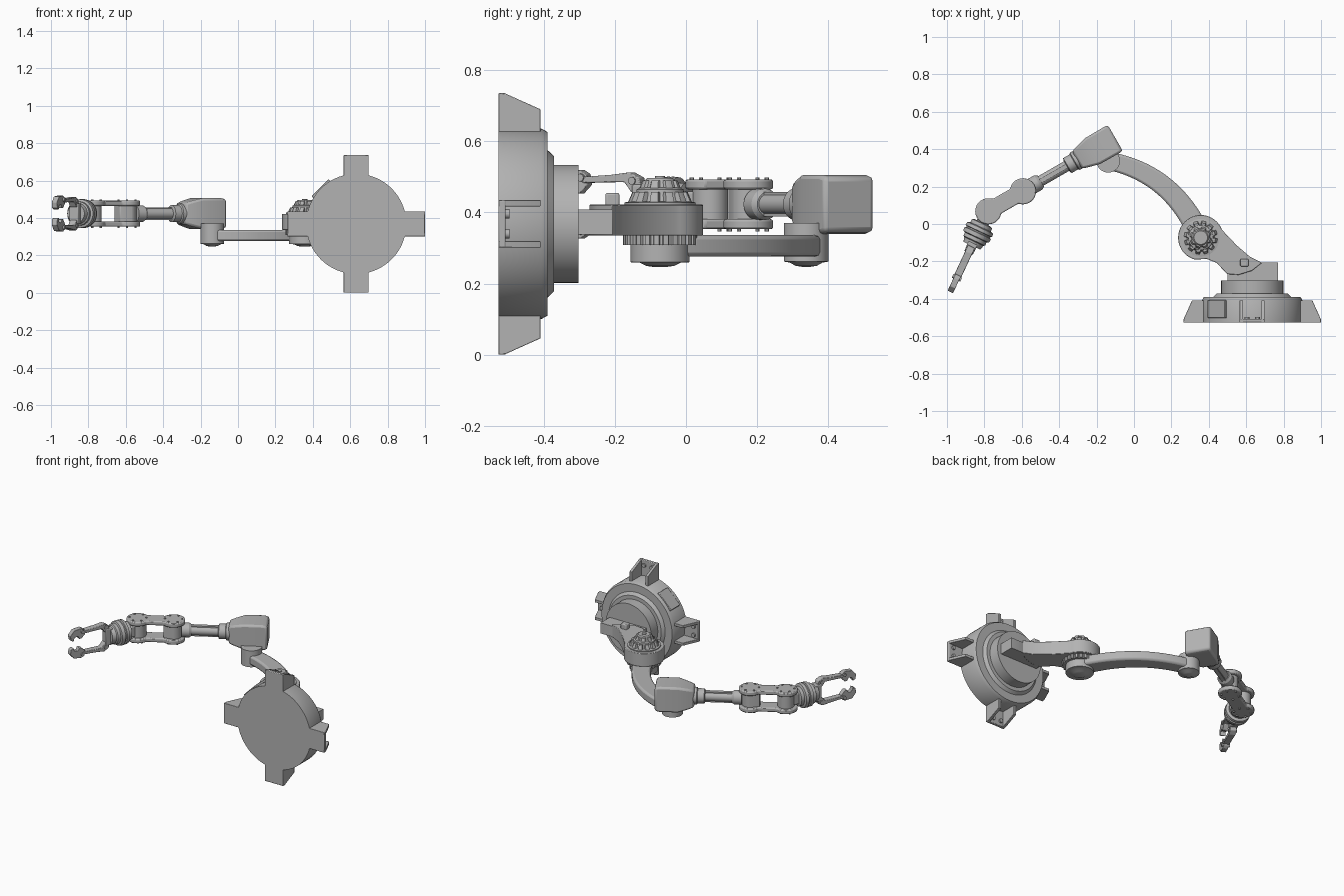
import bpy, bmesh
from math import sin, cos, pi, radians
from mathutils import Matrix, Vector

cube = bpy.data.objects.get("Cube")
if cube:
    bpy.data.objects.remove(cube, do_unlink=True)

grey = bpy.data.materials.new("machine grey")
grey.use_nodes = True
tone = (0.45, 0.45, 0.45, 1)
grey.diffuse_color = tone
grey.node_tree.nodes["Principled BSDF"].inputs["Base Color"].default_value = tone


def move(x, y, z):
    return Matrix.Translation((x, y, z))


def turn(deg, axis):
    return Matrix.Rotation(radians(deg), 4, axis)


def finish(bm, name, frame, bevel=0):
    bmesh.ops.recalc_face_normals(bm, faces=bm.faces)
    mesh = bpy.data.meshes.new(name)
    bm.to_mesh(mesh)
    bm.free()
    ob = bpy.data.objects.new(name, mesh)
    bpy.context.collection.objects.link(ob)
    ob.matrix_world = frame
    mesh.materials.append(grey)
    if bevel:
        mod = ob.modifiers.new("soft edges", "BEVEL")
        mod.width, mod.segments, mod.limit_method = bevel, 2, "ANGLE"
    bpy.ops.object.select_all(action="DESELECT")
    ob.select_set(True)
    bpy.context.view_layer.objects.active = ob
    bpy.ops.object.shade_smooth_by_angle(angle=radians(32))
    return ob


def skin(name, rings, frame, bevel=0):
    """Join equal rings of points and cap both ends."""
    bm = bmesh.new()
    loops = [[bm.verts.new(p) for p in ring] for ring in rings]
    n = len(loops[0])
    for a, b in zip(loops, loops[1:]):
        for i in range(n):
            j = (i + 1) % n
            bm.faces.new((a[i], a[j], b[j], b[i]))
    bm.faces.new(loops[0])
    bm.faces.new(loops[-1])
    return finish(bm, name, frame, bevel)


def lathe(name, profile, frame, sides=48):
    return skin(name, [[(r * cos(2 * pi * i / sides), r * sin(2 * pi * i / sides), h)
                        for i in range(sides)] for r, h in profile], frame)


def prism(name, outline, low, high, frame=Matrix(), bevel=0):
    return skin(name, [[(x, y, h) for x, y in outline] for h in (low, high)], frame, bevel)


def arc(cx, cy, r, start, end, steps=20):
    return [(cx + r * cos(radians(start + (end - start) * i / steps)),
             cy + r * sin(radians(start + (end - start) * i / steps))) for i in range(steps + 1)]


def box(x0, x1, y0, y1):
    return [(x0, y0), (x1, y0), (x1, y1), (x0, y1)]


def gear(name, teeth, r, depth, low, high, frame, top=1.0):
    steps = teeth * 8
    rings = []
    for h, k in ((low, 1), (high, top)):
        rings.append([((r - depth * (i % 8 < 3)) * k * cos(2 * pi * i / steps),
                       (r - depth * (i % 8 < 3)) * k * sin(2 * pi * i / steps), h) for i in range(steps)])
    return skin(name, rings, frame)


# Base: stepped round turntable facing +y
base = move(0.632, -0.527, 0.368) @ turn(-90, "X")
lathe("base_turntable", [(0.268, 0), (0.268, 0.12), (0.258, 0.138), (0.207, 0.138),
                         (0.19, 0.156), (0.166, 0.156), (0.166, 0.225)], base, 72)

# Four hollow feet with sloping side walls and bolts
wall = [(0.24, 0), (0.368, 0), (0.366, 0.02), (0.322, 0.118), (0.24, 0.118)]
for k in range(4):
    spoke = base @ turn(90 * k, "Z")
    side = spoke @ turn(90, "X")
    prism("foot_floor", box(0.24, 0.368, -0.067, 0.067), 0, 0.02, spoke, 0.004)
    for low in (-0.067, 0.049):
        prism("foot_wall", wall, low, low + 0.018, side, 0.002)
    for y in (-0.028, 0.028):
        lathe("foot_bolt", [(0.013, 0.015), (0.013, 0.03)], spoke @ move(0.335, y, 0), 12)
prism("base_panel", box(0.25, 0.273, -0.065, 0.065), 0.025, 0.12, base @ turn(-135, "Z"), 0.003)

# Shoulder bracket and its mounting block
px, py = 0.357, -0.073
prism("shoulder_block", [(0.50, -0.31), (0.77, -0.31), (0.77, -0.207), (0.67, -0.207), (0.50, -0.262)],
      0.338, 0.408)
plate = arc(px, py, 0.121, 20, 255, 30) + [(0.39, -0.187), (0.44, -0.207), (0.50, -0.268), (0.56, -0.272),
                                           (0.63, -0.25), (0.685, -0.207), (0.62, -0.175), (0.55, -0.115)]
prism("shoulder_bracket", plate, 0.335, 0.422, Matrix(), 0.003)
prism("bracket_peg", box(-0.022, 0.022, -0.02, 0.02), 0.40, 0.455, move(0.59, -0.207, 0), 0.006)

# Shoulder pivot: stacked knob above, ribbed collar and cap below
pivot = move(px, py, 0)
lathe("shoulder_ring", [(0.1, 0.42), (0.1, 0.428), (0.085, 0.431)], pivot)
gear("shoulder_knob", 12, 0.094, 0.016, 0.42, 0.457, pivot, 0.83)
lathe("knob_step", [(0.068, 0.45), (0.066, 0.465), (0.055, 0.47)], pivot)
gear("knob_crown", 8, 0.062, 0.008, 0.46, 0.49, pivot, 0.8)
lathe("knob_cap", [(0.046, 0.485), (0.036, 0.497), (0.014, 0.497), (0.014, 0.502)], pivot, 32)
gear("shoulder_collar", 24, 0.104, 0.008, 0.309, 0.337, pivot)
lathe("shoulder_cap", [(0.015, 0.246), (0.04, 0.25), (0.058, 0.259), (0.083, 0.26), (0.083, 0.32)], pivot)

# Curved lower arm swept between both pivots
p0, p1, p2 = Vector((-0.138, 0.338)), Vector((0.21, 0.27)), Vector((px, py))
left, right = [], []
for i in range(21):
    u = i / 20
    c = p0 * (1 - u) ** 2 + p1 * 2 * u * (1 - u) + p2 * u * u
    d = ((p1 - p0) * (1 - u) + (p2 - p1) * u).normalized()
    off = Vector((-d.y, d.x)) * (0.048 + 0.012 * u)
    left.append(tuple(c + off))
    right.append(tuple(c - off))
prism("curved_arm", left + right[::-1], 0.276, 0.336, Matrix(), 0.012)

# Elbow pivot
lathe("elbow_pivot", [(0.012, 0.247), (0.03, 0.25), (0.046, 0.259), (0.063, 0.262), (0.063, 0.37)],
      move(-0.138, 0.338, 0))

# Forearm: local x runs from elbow to wrist
arm = move(-0.10, 0.46, 0.423) @ turn(210, "Z")
along = arm @ turn(90, "Y")
sections = [(0, 0.08, 0.076), (0.03, 0.081, 0.083), (0.14, 0.08, 0.083), (0.2, 0.064, 0.068), (0.236, 0.053, 0.056)]
skin("elbow_housing", [[(t, -w, -h), (t, w, -h), (t, w, h), (t, -w, h)] for t, w, h in sections], arm, 0.012)
lathe("forearm_collar", [(0.053, 0.225), (0.053, 0.25), (0.046, 0.255), (0.046, 0.295), (0.036, 0.30)], along, 32)
lathe("forearm_shaft", [(0.029, 0.28), (0.029, 0.52)], along, 24)
prism("shaft_rail", box(0.28, 0.5, -0.012, 0.012), -0.034, 0.034, arm)
lathe("shaft_socket", [(0.034, 0.46), (0.044, 0.475), (0.044, 0.52)], along, 32)

# Forked wrist link: two bone shaped plates with rivets
start, end = 0.57, 0.784
bone = arc(start, 0, 0.07, 40, 320) + arc(end, 0, 0.07, 220, 500)
for name, low in (("upper", 0.042), ("lower", -0.070)):
    prism(name + "_link_plate", bone, low, low + 0.028, arm, 0.006)
    out = 0.072 if low > 0 else -0.072
    for t, r in ((start, 0.052), (end, 0.052)):
        for k in range(6):
            a = pi / 3 * k
            lathe("link_rivet", [(0.006, out - 0.005), (0.006, out + 0.003)],
                  arm @ move(t + r * cos(a), r * sin(a), 0), 8)
prism("link_core", arc(start, 0, 0.05, 90, 270) + [(0.63, -0.03), (0.63, 0.03)], -0.045, 0.045, arm, 0.004)
lathe("wrist_hub", [(0.05, -0.05), (0.05, 0.05)], arm @ move(end, 0, 0), 32)

# Hand: local x points towards the fingertips
hand = move(-0.78, 0.07, 0.423) @ turn(245, "Z")
reach = hand @ turn(90, "Y")
prism("wrist_neck", box(0, 0.10, -0.034, 0.034), -0.036, 0.036, hand, 0.006)
lathe("wrist_rings", [(0.045, 0.07), (0.06, 0.075), (0.06, 0.095), (0.076, 0.1), (0.078, 0.118),
                      (0.07, 0.121), (0.07, 0.127), (0.078, 0.13), (0.076, 0.152), (0.064, 0.156),
                      (0.064, 0.175), (0.056, 0.18), (0.05, 0.205)], reach, 40)
prism("gripper_palm", box(0.19, 0.235, -0.026, 0.026), -0.055, 0.055, hand, 0.005)

# Two mirrored fingers with hooked tips
finger = [(0.205, 0.035), (0.215, 0.075), (0.245, 0.09), (0.30, 0.083), (0.39, 0.077),
          (0.39, 0.06), (0.30, 0.062), (0.26, 0.062), (0.24, 0.035)]
tip = [(0.375, 0.055), (0.38, 0.085), (0.40, 0.097), (0.45, 0.092), (0.478, 0.06), (0.472, 0.03),
       (0.455, 0.022), (0.448, 0.045), (0.425, 0.05), (0.415, 0.03), (0.4, 0.03)]
edge = hand @ turn(90, "X")
for sign, name in ((1, "upper"), (-1, "lower")):
    prism(name + "_finger", [(t, z * sign) for t, z in finger], -0.02, 0.02, edge, 0.003)
    prism(name + "_fingertip", [(t, z * sign) for t, z in tip], -0.016, 0.016, edge, 0.002)
    for t, z in ((0.235, 0.066), (0.395, 0.075)):
        lathe("finger_pin", [(0.011, -0.025), (0.011, 0.025)], edge @ move(t, z * sign, 0), 12)
